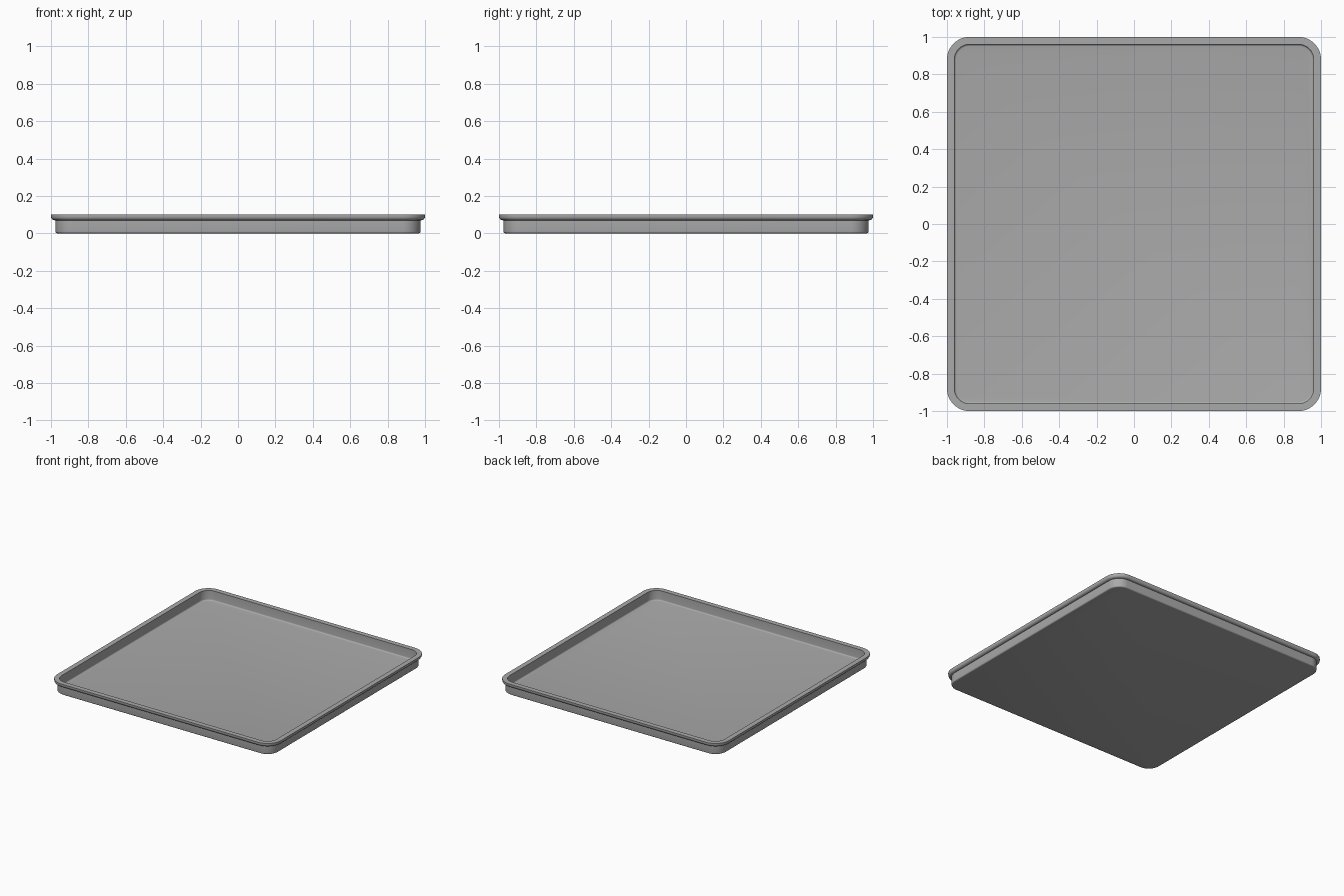
import bpy, bmesh, math

cube = bpy.data.objects.get("Cube")
if cube:
    bpy.data.objects.remove(cube, do_unlink=True)

# Single grey plastic finish
grey = bpy.data.materials.new("grey")
grey.use_nodes = True
color = (0.4, 0.4, 0.4, 1)
grey.diffuse_color = color
grey.node_tree.nodes["Principled BSDF"].inputs["Base Color"].default_value = color

CORNER = 0.12
STEPS = 12


def rounded_square(bm, inset, z):
    """Ring of vertices, concentric with the outer rim edge."""
    center, radius = 1 - CORNER, CORNER - inset
    ring = []
    for quarter, (sx, sy) in enumerate([(1, 1), (-1, 1), (-1, -1), (1, -1)]):
        for i in range(STEPS + 1):
            a = math.pi / 2 * (quarter + i / STEPS)
            ring.append(bm.verts.new((sx * center + radius * math.cos(a),
                                      sy * center + radius * math.sin(a), z)))
    return ring


def fillet(inset, z, radius, start, end):
    """Quarter-round section; angle 0 points inwards, 90 points up."""
    angles = [math.radians(start + (end - start) * i / 4) for i in range(5)]
    return [(inset + radius * math.cos(a), z + radius * math.sin(a)) for a in angles]


# Section from the underside, up the outside, over the lip, down to the floor
profile = (fillet(0.034, 0.01, 0.01, 270, 180)
           + [(0.024, 0.07)]
           + fillet(0.02, 0.09, 0.02, 270, 180)
           + [(0, 0.1), (0.04, 0.1)]
           + fillet(0.05, 0.03, 0.01, 180, 270))

bm = bmesh.new()
rings = [rounded_square(bm, inset, z) for inset, z in profile]
for low, high in zip(rings, rings[1:]):
    for i in range(len(low)):
        j = (i + 1) % len(low)
        bm.faces.new((low[i], low[j], high[j], high[i]))
bm.faces.new(rings[0][::-1])
bm.faces.new(rings[-1])
bmesh.ops.recalc_face_normals(bm, faces=bm.faces)

mesh = bpy.data.meshes.new("tray")
bm.to_mesh(mesh)
bm.free()
mesh.materials.append(grey)
tray = bpy.data.objects.new("tray", mesh)
bpy.context.collection.objects.link(tray)

bpy.ops.object.select_all(action='DESELECT')
tray.select_set(True)
bpy.context.view_layer.objects.active = tray
bpy.ops.object.shade_smooth_by_angle(angle=math.radians(35))
